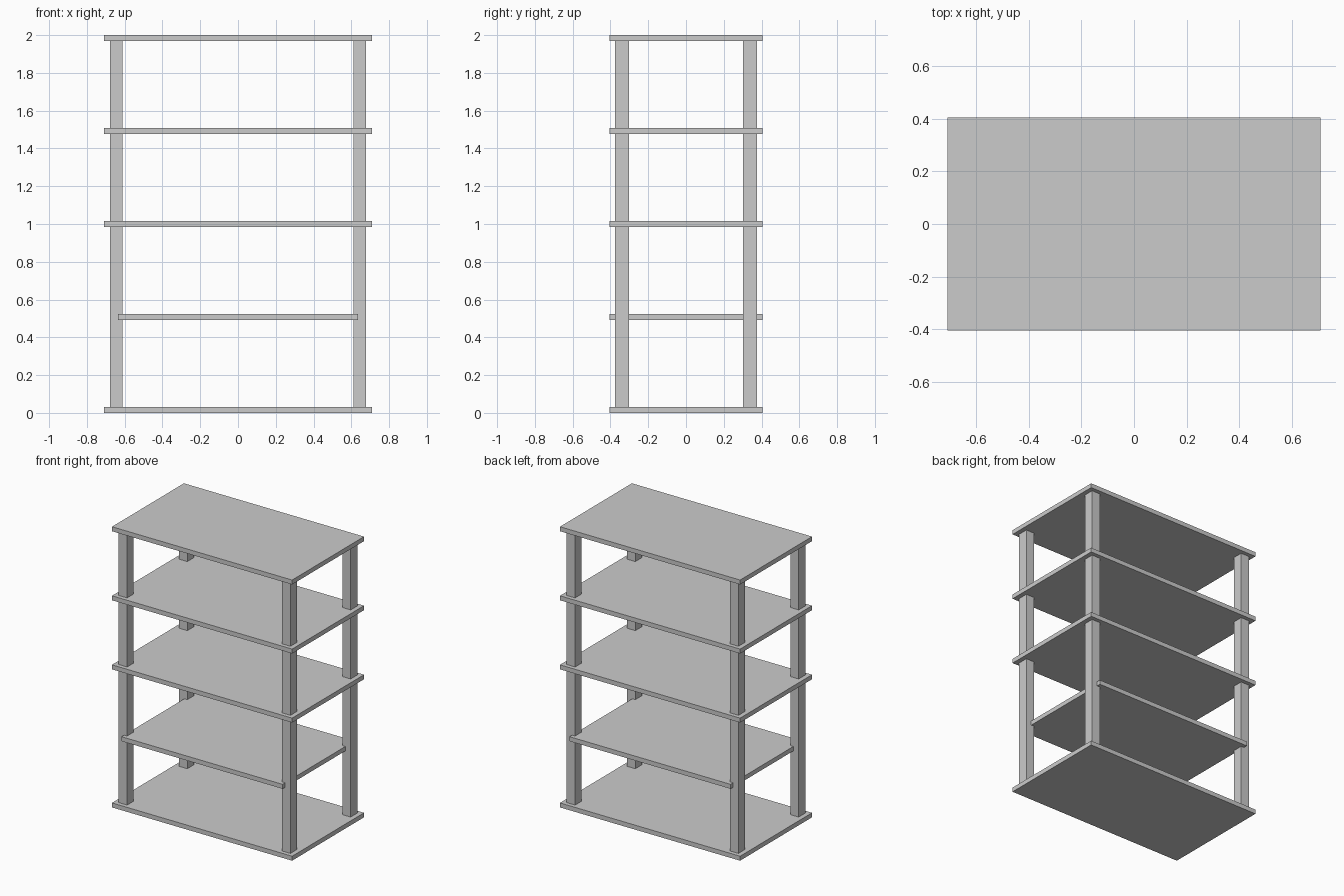
import bpy

if "Cube" in bpy.data.objects:
    bpy.data.objects.remove(bpy.data.objects["Cube"])


def box(name, center, size):
    bpy.ops.mesh.primitive_cube_add(size=1, location=center)
    ob = bpy.context.object
    ob.name = name
    ob.scale = size
    bpy.ops.object.transform_apply(location=False, rotation=False, scale=True)
    return ob


THICK, STEP, DEPTH = 0.032, 0.492, 0.81

# Five evenly spaced shelves, the second one narrower
for i in range(5):
    width = 1.27 if i == 1 else 1.42
    box(f"shelf_{i + 1}", (0, 0, THICK / 2 + i * STEP), (width, DEPTH, THICK))

# Four corner posts running from the bottom shelf to the top shelf
bottom, top = THICK / 2, THICK / 2 + 4 * STEP
for sx, side in ((-1, "left"), (1, "right")):
    for sy, end in ((-1, "front"), (1, "back")):
        box(f"{end}_{side}_post", (sx * 0.644, sy * 0.339, (bottom + top) / 2),
            (0.066, 0.074, top - bottom))
